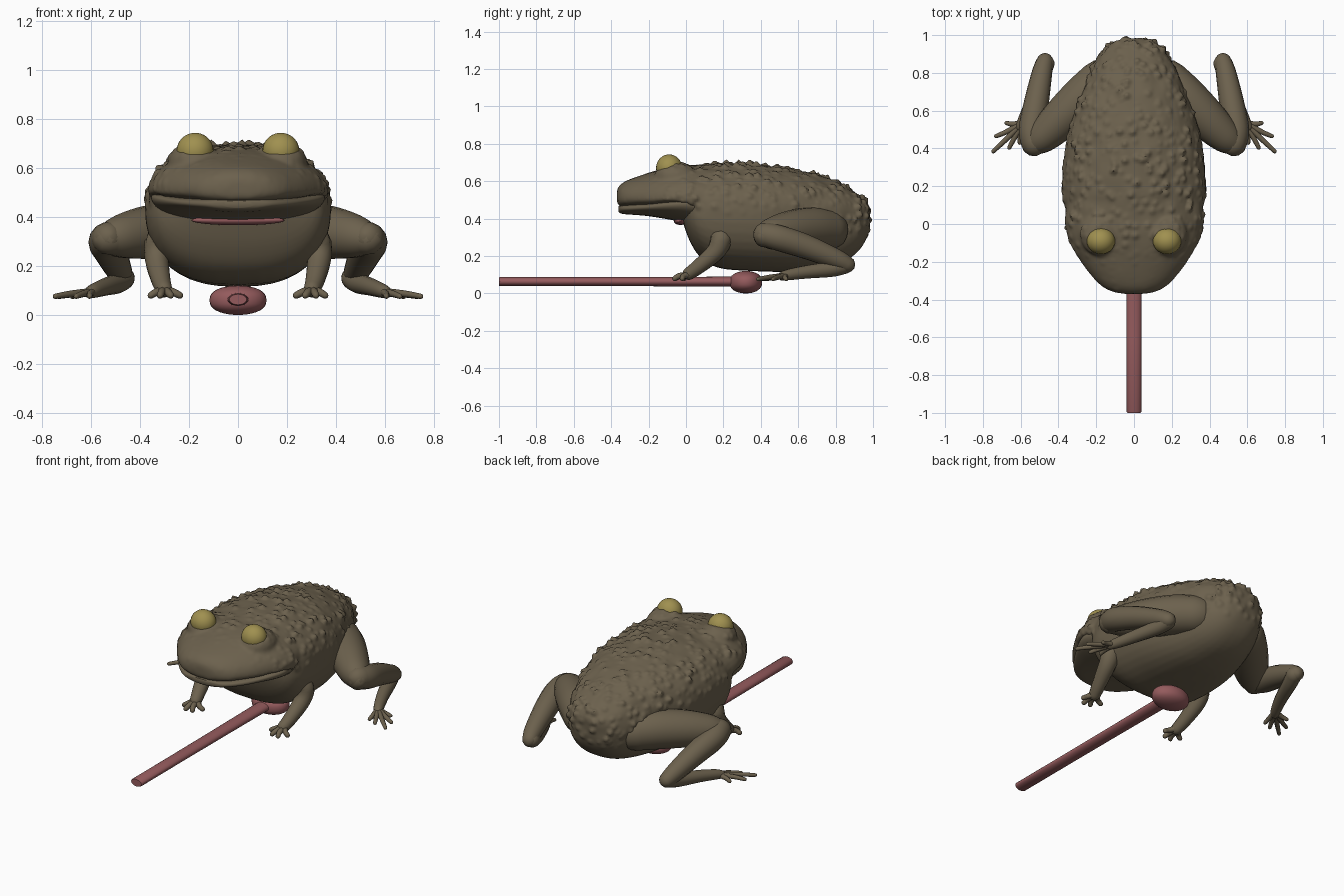
import bpy, bmesh, math
from mathutils import Vector, noise

if "Cube" in bpy.data.objects:
    bpy.data.objects.remove(bpy.data.objects["Cube"])


def material(name, rgb):
    m = bpy.data.materials.new(name)
    m.diffuse_color = (*rgb, 1)
    m.use_nodes = True
    m.node_tree.nodes["Principled BSDF"].inputs["Base Color"].default_value = m.diffuse_color
    return m


SKIN = material("brown skin", (0.15, 0.12, 0.075))
EYE = material("olive yellow eye", (0.35, 0.28, 0.08))
PINK = material("tongue pink", (0.30, 0.105, 0.11))


def spline(rows, steps):
    """Catmull-Rom interpolation through rows of numbers."""
    rows = [Vector(r) for r in rows]
    out = []
    for i in range(len(rows) - 1):
        b, c = rows[i], rows[i + 1]
        a, d = rows[max(i - 1, 0)], rows[min(i + 2, len(rows) - 1)]
        for k in range(steps):
            t = k / steps
            out.append(0.5 * (2 * b + (c - a) * t + (2 * a - 5 * b + 4 * c - d) * t * t
                              + (3 * b - a - 3 * c + d) * t ** 3))
    return out + [rows[-1]]


def loft(name, rings, mat, angle=60):
    bm = bmesh.new()
    loops = [[bm.verts.new(p) for p in ring] for ring in rings]
    n = len(loops[0])
    for a, b in zip(loops, loops[1:]):
        for i in range(n):
            bm.faces.new((a[i], a[(i + 1) % n], b[(i + 1) % n], b[i]))
    bm.faces.new(loops[0])
    bm.faces.new(loops[-1])
    bmesh.ops.recalc_face_normals(bm, faces=bm.faces)
    return finish(name, bm, mat, angle)


def finish(name, bm, mat, angle=60):
    me = bpy.data.meshes.new(name)
    bm.to_mesh(me)
    bm.free()
    ob = bpy.data.objects.new(name, me)
    bpy.context.collection.objects.link(ob)
    me.materials.append(mat)
    select(ob)
    bpy.ops.object.shade_smooth_by_angle(angle=math.radians(angle))
    return ob


def select(*obs):
    bpy.ops.object.select_all(action='DESELECT')
    for o in obs:
        o.select_set(True)
    bpy.context.view_layer.objects.active = obs[0]


def trunk(name, stations, under, over=2.1, mat=SKIN):
    """Loft along y; a station is y, bottom, middle, top, half width."""
    rings = []
    for y, zb, zm, zt, w in [tuple(s) for s in spline(stations, 4)]:
        ring = []
        for i in range(40):
            a = 2 * math.pi * i / 40
            c, s = math.cos(a), math.sin(a)
            e = 2 / (under if s < 0 else over)
            h = (zt - zm) if s > 0 else (zm - zb)
            ring.append((math.copysign(abs(c) ** e, c) * w, y,
                         zm + math.copysign(abs(s) ** e, s) * h))
        rings.append(ring)
    return loft(name, rings, mat)


def limb(name, pts, mat=SKIN, sides=14, steps=5):
    """Rounded tube through points of x, y, z, radius."""
    path = spline(pts, steps)
    rings = []
    last = len(path) - 1
    for i, p in enumerate(path):
        t = (path[min(i + 1, last)] - path[max(i - 1, 0)]).to_3d().normalized()
        u = t.cross(Vector((0, 0, 1))).normalized()
        v = u.cross(t)
        c, r = p.to_3d(), p[3]
        caps = [(0, 1)]
        dome = [(math.sin(f), math.cos(f)) for f in (0.5, 1.0, 1.45)]
        if i == 0:
            caps = [(-s, k) for s, k in reversed(dome)] + caps
        if i == last:
            caps = caps + dome
        for off, k in caps:
            rings.append([c + t * off * r + (u * math.cos(a) + v * math.sin(a)) * r * k
                          for a in (2 * math.pi * j / sides for j in range(sides))])
    return loft(name, rings, mat)


def ball(name, centre, radii, mat, boxy=1.0):
    """Ellipsoid; boxy below 1 fattens its rim in height."""
    bm = bmesh.new()
    bmesh.ops.create_uvsphere(bm, u_segments=28, v_segments=18, radius=1)
    for v in bm.verts:
        v.co.z = math.copysign(abs(v.co.z) ** boxy, v.co.z)
        v.co = Vector([v.co[i] * radii[i] + centre[i] for i in range(3)])
    return finish(name, bm, mat)


def ramp(x, lo, hi):
    t = min(max((x - lo) / (hi - lo), 0), 1)
    return t * t * (3 - 2 * t)


# Torso and upper head, fused with the eye sockets
body = trunk("body", [
    (-.02, .39, .46, .60, .20), (.02, .28, .46, .66, .32), (.08, .19, .46, .68, .365),
    (.18, .135, .46, .70, .38), (.35, .12, .45, .695, .372), (.5, .115, .44, .68, .345),
    (.65, .12, .43, .65, .295), (.8, .15, .42, .60, .235), (.9, .205, .41, .55, .18),
    (.96, .28, .41, .495, .12), (.985, .35, .415, .455, .06)], 2.55)
head = trunk("upper_head", [
    (-.37, .49, .515, .545, .05), (-.36, .472, .51, .57, .11), (-.33, .462, .505, .597, .17),
    (-.27, .460, .505, .622, .23), (-.18, .462, .505, .65, .295), (-.08, .472, .505, .675, .35),
    (.02, .45, .50, .685, .37), (.12, .40, .49, .69, .36)], 2.4)
sockets = [ball("eye_socket", (s * .178, -.055, .622), (.108, .115, .08), SKIN) for s in (-1, 1)]
select(body, head, *sockets)
bpy.ops.object.join()
remesh = body.modifiers.new("fuse", 'REMESH')
remesh.mode = 'VOXEL'
remesh.voxel_size = 0.011
smooth = body.modifiers.new("soften", 'SMOOTH')
smooth.iterations = 5
for mod in ("fuse", "soften"):
    bpy.ops.object.modifier_apply(modifier=mod)

# Pointed warts over the back, fading out on the belly and snout
for v, n in [(v, v.normal.copy()) for v in body.data.vertices]:
    p = v.co.copy()
    low = .45 - .15 * ramp(p.y, .6, .95)
    mask = ramp(p.z, low - .06, low + .07) * (.12 + .88 * ramp(p.y, -.2, .08))
    patch = .55 + .9 * ramp(noise.noise(p * 9), -.3, .5)
    wart = max(0, .5 - noise.voronoi(p * 20)[0][0]) * .04 * patch
    v.co = p + n * mask * (wart + .008 * noise.noise(p * 12) - .003)
select(body)
bpy.ops.object.shade_smooth_by_angle(angle=math.radians(50))

# Lower jaw closing against the upper lip, and mouth lining
trunk("lower_jaw", [
    (-.362, .437, .452, .466, .06), (-.348, .427, .452, .47, .125), (-.31, .422, .453, .475, .18),
    (-.25, .418, .457, .48, .235), (-.18, .41, .463, .485, .282), (-.08, .393, .473, .50, .338),
    (.0, .375, .478, .51, .355), (.1, .35, .47, .51, .34)], 2.0, 3.2)
ball("mouth_lining", (0, -.03, .386), (.19, .035, .02), PINK)

# Tongue lying forward on the ground, with its pad
tongue = []
for y, k in ((-1, .9), (-.995, 1), (-.6, 1), (-.2, 1.03), (.1, 1.08), (.3, 1.12)):
    tongue.append([(.039 * k * math.cos(a), y, .063 + .024 * k * math.sin(a))
                   for a in (2 * math.pi * j / 20 for j in range(20))])
loft("tongue", tongue, PINK, 35)
ball("tongue_pad", (0, .32, .06), (.116, .087, .06), PINK, .8)

for s, side in ((-1, "left"), (1, "right")):
    def part(name, pts, **kw):
        return limb(side + "_" + name, [(s * x, y, z, r) for x, y, z, r in pts], **kw)

    ball(side + "_eye", (s * .175, -.09, .67), (.075, .07, .073), EYE)

    # Front leg, bent at the elbow, with four fingers
    part("front_leg", [(.27, .14, .325, .055), (.32, .185, .295, .06), (.33, .16, .225, .05),
                       (.315, .07, .145, .04), (.302, .015, .105, .034)])
    for i, (x, y) in enumerate(((.238, -.01), (.275, -.055), (.318, -.06), (.355, -.02))):
        part("finger_%d" % i, [(.302 + (x - .302) * .2, .02, .1, .018),
                               (x * .6 + .302 * .4, y * .6, .093, .016),
                               (x, y, .08, .014)], sides=8, steps=3)

    # Hind leg folded into a Z: thigh, shin and foot
    part("thigh", [(.18, .76, .34, .11), (.27, .67, .345, .115), (.38, .56, .335, .108),
                   (.48, .465, .32, .088), (.53, .425, .31, .066)], sides=18)
    part("shin", [(.53, .425, .315, .066), (.54, .50, .295, .07), (.517, .64, .25, .066),
                  (.487, .80, .185, .054), (.472, .86, .155, .045)])
    part("hind_foot", [(.465, .85, .15, .045), (.49, .78, .13, .042), (.54, .65, .115, .036),
                       (.585, .55, .10, .03), (.605, .515, .092, .024)])
    for i, (x, y) in enumerate(((.605, .43), (.66, .405), (.745, .385), (.73, .465), (.675, .535))):
        part("toe_%d" % i, [(.59, .535, .095, .016), (.6 + (x - .6) * .55, .52 + (y - .52) * .55, .086, .014),
                            (x, y, .076, .011)], sides=8, steps=3)
